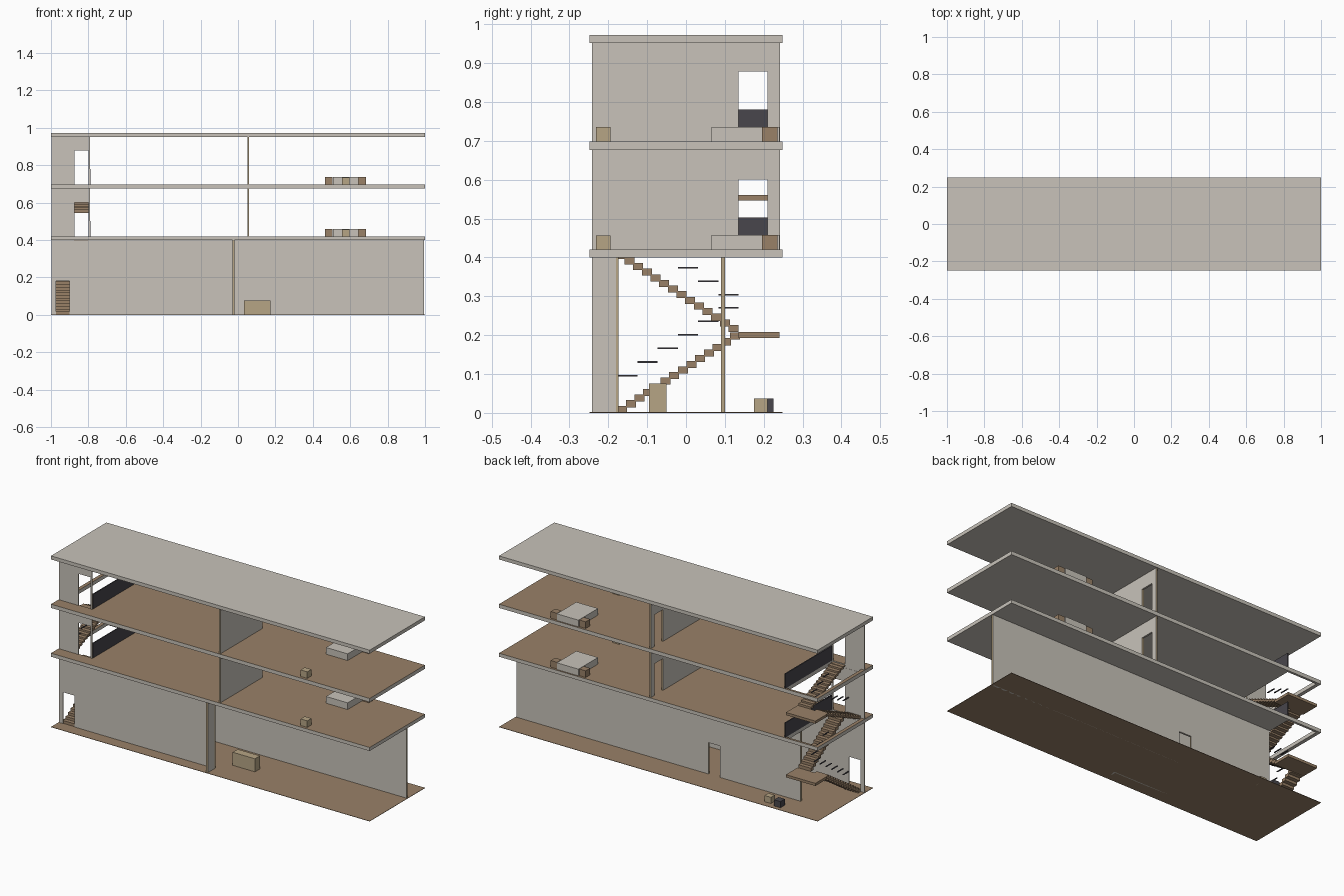
import bpy, bmesh
from mathutils import Vector

cube = bpy.data.objects.get("Cube")
if cube:
    bpy.data.objects.remove(cube, do_unlink=True)


def material(name, rgb):
    m = bpy.data.materials.new(name)
    m.use_nodes = True
    m.diffuse_color = (*rgb, 1)
    m.node_tree.nodes["Principled BSDF"].inputs["Base Color"].default_value = (*rgb, 1)
    return m


PLASTER = material("warm grey plaster", (0.58, 0.545, 0.49))
BROWN = material("brown wood", (0.32, 0.22, 0.137))
TAN = material("tan wood", (0.47, 0.375, 0.235))
DARK = material("charcoal", (0.065, 0.061, 0.072))


def finish(name, bm, mats, rule=None):
    bmesh.ops.recalc_face_normals(bm, faces=bm.faces[:])
    bm.normal_update()
    if rule:
        for f in bm.faces:
            f.material_index = rule(f)
    mesh = bpy.data.meshes.new(name)
    bm.to_mesh(mesh)
    bm.free()
    for m in mats:
        mesh.materials.append(m)
    ob = bpy.data.objects.new(name, mesh)
    bpy.context.collection.objects.link(ob)
    return ob


def add_box(bm, x0, x1, y0, y1, z0, z1):
    lo, hi = Vector((x0, y0, z0)), Vector((x1, y1, z1))
    for v in bmesh.ops.create_cube(bm, size=1)["verts"]:
        v.co = (lo + hi) / 2 + v.co * (hi - lo)


def boxes(name, mats, extents, rule=None):
    bm = bmesh.new()
    for e in extents:
        add_box(bm, *e)
    return finish(name, bm, mats, rule)


def wall(name, along, start, end, across, thick, z0, z1, door=None):
    """Upright wall along x or y, with an optional doorway cut from its foot."""
    outline = [(start, z0)]
    if door:
        a, b, top = door
        outline += [(a, z0), (a, z0 + top), (b, z0 + top), (b, z0)]
    outline += [(end, z0), (end, z1), (start, z1)]
    bm = bmesh.new()
    axis = 0 if along == "x" else 1

    def place(u, z):
        return (u, across, z) if axis == 0 else (across, u, z)
    face = bm.faces.new([bm.verts.new(place(u, z)) for u, z in outline])
    moved = bmesh.ops.extrude_face_region(bm, geom=[face])["geom"]
    offset = (0, thick, 0) if axis == 0 else (thick, 0, 0)
    bmesh.ops.translate(bm, vec=offset, verts=[v for v in moved if isinstance(v, bmesh.types.BMVert)])
    # Wall ends show the timber core
    return finish(name, bm, [PLASTER, TAN], lambda f: int(abs(f.normal[axis]) > 0.9))


# Levels: ground, two upper floors and the roof
FLOORS = [0.42, 0.698]
CEILINGS = [0.40, 0.677, 0.952]
W, D = 1.0, 0.248
WELL_X, WELL_Y0, WELL_Y1 = -0.795, -0.175, 0.235
DOOR = 0.18

boxes("ground_floor", [BROWN], [(-W, W, -D, D, 0, 0.002)])
boxes("roof", [PLASTER], [(-W, W, -D, D, CEILINGS[2], 0.972)])

# Floor slabs framed around the stairwell, with wooden tops
for i, top in enumerate(FLOORS):
    low = CEILINGS[i]
    boxes(f"floor_slab_{i + 1}", [PLASTER, BROWN], [
        (WELL_X, W, -D, D, low, top),
        (-W, WELL_X, -D, WELL_Y0, low, top),
        (-W, WELL_X, WELL_Y1, D, low, top),
        (-W, -0.98, WELL_Y0, WELL_Y1, low, top),
    ], lambda f: int(f.normal.z > 0.9))

# Ground storey walls
wall("ground_front_wall", "x", -W + 0.002, -0.02, -0.18, 0.006, 0, CEILINGS[0], (-0.972, -0.9, DOOR))
wall("ground_rear_wall", "x", -0.79, 0.995, 0.09, 0.01, 0, CEILINGS[0], (-0.285, -0.21, DOOR))
wall("ground_partition", "y", -0.242, -0.18, -0.03, 0.01, 0, CEILINGS[0])

# Upper storey walls, stairwell guards and bedroom furniture
for i, z in enumerate(FLOORS):
    top, n = CEILINGS[i + 1], i + 1
    wall(f"partition_{n}", "y", -0.242, 0.242, 0.05, 0.01, z, top, (0.135, 0.21, DOOR))
    wall(f"stairwell_wall_{n}", "x", -W + 0.002, -0.79, -0.18, 0.006, z, top, (-0.875, -0.8, DOOR))
    boxes(f"stairwell_guard_{n}", [DARK], [(-0.795, -0.789, -0.174, 0.242, z, z + 0.083)])
    boxes(f"bed_{n}", [PLASTER], [(0.507, 0.643, 0.065, 0.24, z, z + 0.038)])
    boxes(f"nightstands_{n}", [BROWN], [(x, x + 0.04, 0.195, 0.235, z, z + 0.038) for x in (0.465, 0.645)])
    boxes(f"stool_{n}", [TAN], [(0.555, 0.597, -0.232, -0.194, z, z + 0.037)])

# Ground storey furniture
boxes("sideboard", [TAN], [(0.033, 0.173, -0.095, -0.05, 0, 0.076)])
boxes("wooden_crate", [TAN], [(-0.68, -0.64, 0.175, 0.21, 0, 0.037)])
boxes("dark_crate", [DARK], [(-0.75, -0.71, 0.185, 0.225, 0, 0.037)])

# Two-flight stairs with a rear landing and floating handrail bars
STEPS, Y0, Y1 = 14, -0.177, 0.135
RUN = (Y1 - Y0) / STEPS
for n, (z0, z1) in enumerate([(0, FLOORS[0] - 0.014), (FLOORS[0], FLOORS[1] - 0.006)], 1):
    half = (z1 - z0) / 2
    rise = half / STEPS
    mid = z0 + half + 0.005
    lower, upper = [], []
    for k in range(STEPS):
        y, z = Y0 + k * RUN, z0 + k * rise
        lower.append((-0.975, -0.9, y, y + RUN * 1.15, z, z + rise * 1.25))
        y, z = Y1 - k * RUN, mid + k * rise
        upper.append((-0.878, -0.8, y - RUN * 1.15, y, z, min(z + rise * 1.25, z1)))
    boxes(f"lower_flight_{n}", [BROWN], lower)
    boxes(f"upper_flight_{n}", [BROWN], upper)
    boxes(f"landing_{n}", [BROWN], [(-0.98, -0.795, Y1, 0.24, mid - 0.015, mid)])
    bars = []
    for k in range(6):
        y, z = Y0 + k * 0.052, z0 + 0.094 + k * half * 0.172
        bars.append((-0.902, -0.896, y, y + 0.052, z, z + 0.004))
    for k in range(3):
        y, z = Y1 - k * 0.052, mid + 0.094 + k * half * 0.172
        bars.append((-0.884, -0.878, y - 0.052, y, z, z + 0.004))
    boxes(f"handrail_{n}", [DARK], bars)
